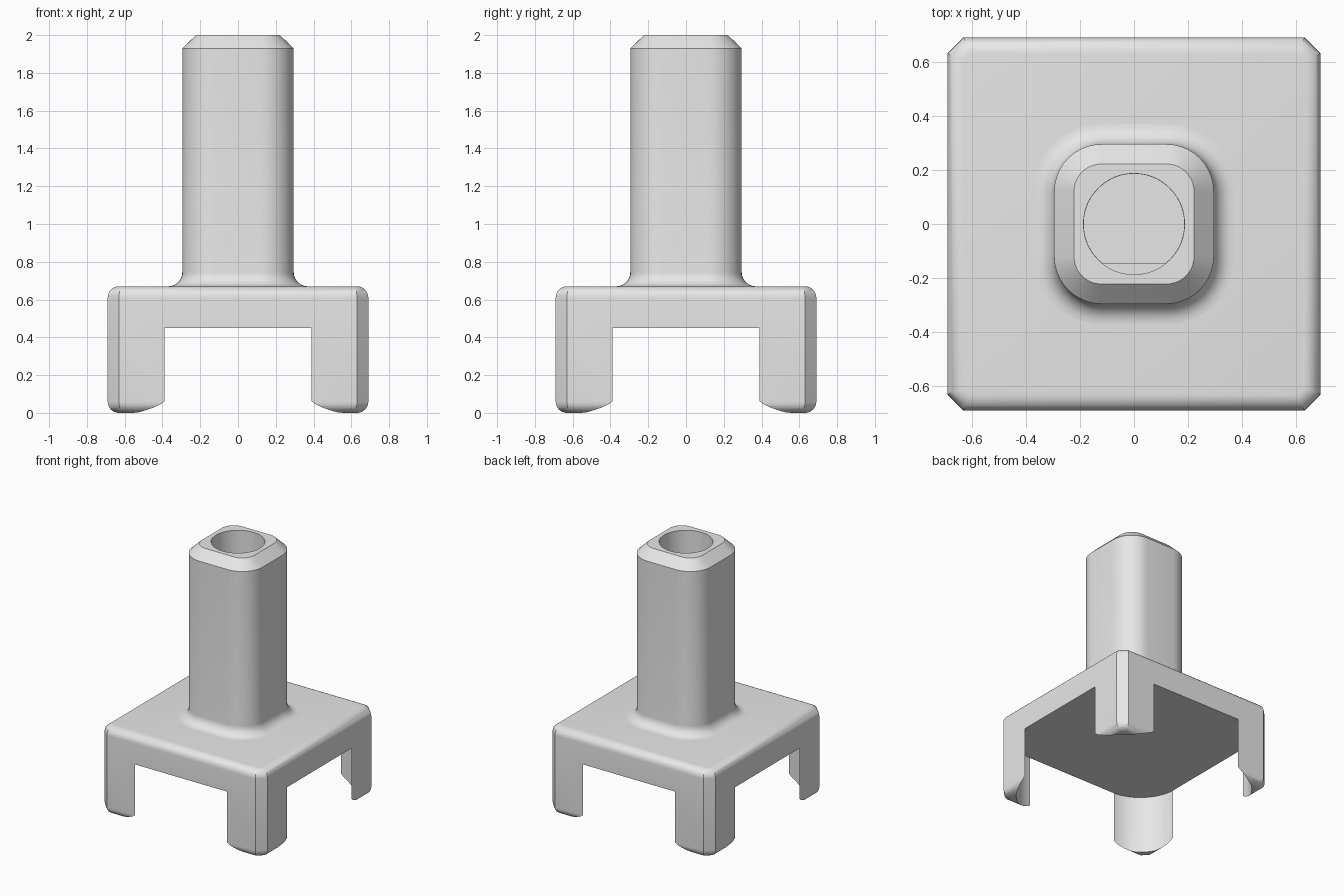
import bpy
import bmesh
from math import sin, cos, pi, asin, sqrt

if "Cube" in bpy.data.objects:
    bpy.data.objects.remove(bpy.data.objects["Cube"], do_unlink=True)

GREY = (0.8, 0.8, 0.8, 1.0)
mat = bpy.data.materials.new("plain grey")
mat.use_nodes = True
mat.diffuse_color = GREY
mat.node_tree.nodes["Principled BSDF"].inputs["Base Color"].default_value = GREY


def rounded_square(half, radius, steps):
    """Square outline with corner arcs; one step gives a chamfer."""
    c = half - radius
    points = []
    for q, (sx, sy) in enumerate([(1, 1), (-1, 1), (-1, -1), (1, -1)]):
        for i in range(steps + 1):
            a = (q + i / steps) * pi / 2
            points.append((sx * c + radius * cos(a), sy * c + radius * sin(a)))
    return points


def arc(radius, start, end, steps):
    return [(radius * cos(start + (end - start) * i / steps),
             radius * sin(start + (end - start) * i / steps)) for i in range(steps + 1)]


def loft(name, rings):
    """Solid through (outline, z) rings, listed from bottom to top."""
    bm = bmesh.new()
    loops = [[bm.verts.new((x, y, z)) for x, y in outline] for outline, z in rings]
    n = len(loops[0])
    for low, high in zip(loops, loops[1:]):
        for i in range(n):
            j = (i + 1) % n
            bm.faces.new((low[i], low[j], high[j], high[i]))
    bm.faces.new(loops[0][::-1])
    bm.faces.new(loops[-1])
    mesh = bpy.data.meshes.new(name)
    bm.to_mesh(mesh)
    bm.free()
    mesh.materials.append(mat)
    obj = bpy.data.objects.new(name, mesh)
    bpy.context.collection.objects.link(obj)
    return obj


def select(obj):
    bpy.ops.object.select_all(action='DESELECT')
    obj.select_set(True)
    bpy.context.view_layer.objects.active = obj


def cut(obj, cutter):
    cutter.hide_render = True
    mod = obj.modifiers.new("cut", 'BOOLEAN')
    mod.operation = 'DIFFERENCE'
    mod.solver = 'EXACT'
    mod.object = cutter
    select(obj)
    bpy.ops.object.modifier_apply(modifier=mod.name)
    bpy.data.objects.remove(cutter, do_unlink=True)


# Base: chamfered block with rounded top and bottom rims
HALF, CHAMFER, TOP, RIM, STEPS = 0.69, 0.06, 0.67, 0.06, 8


def base_ring(t, z):
    inset = RIM * (1 - cos(t))
    return rounded_square(HALF - inset, CHAMFER - inset * (2 - sqrt(2)), 1), z


angles = [i / STEPS * pi / 2 for i in range(STEPS + 1)]
rings = [base_ring(t, RIM - RIM * sin(t)) for t in reversed(angles)]
rings += [base_ring(t, TOP - RIM + RIM * sin(t)) for t in angles]
base = loft("four_legged_base", rings)

# Underside cavity opens all four sides and leaves curved corner legs
cavity = rounded_square(HALF + 0.001, 0.321, 16)
cut(base, loft("cavity_cutter", [(cavity, -0.2), (cavity, 0.45)]))

# Stem: rounded square post with a flared foot and chamfered tip
S_HALF, S_RAD, FLARE = 0.295, 0.175, 0.075


def stem_ring(grow, z):
    return rounded_square(S_HALF + grow, S_RAD + grow, 10), z


rings = [stem_ring(FLARE, TOP - 0.07)]
rings += [stem_ring(FLARE * (1 - cos(t)), TOP + FLARE * (1 - sin(t)))
          for t in reversed(angles)]
rings += [stem_ring(0, 1.93), stem_ring(-0.073, 2.0)]
stem = loft("stem", rings)

# Blind shaft socket: round entry, then a D-shaped lower part
BORE, FLAT = 0.187, 0.147
entry = arc(BORE, 0, 2 * pi, 48)[:-1]
cut(stem, loft("entry_cutter", [(entry, 1.5), (entry, 2.1)]))
low = asin(-FLAT / BORE)
socket = arc(BORE - 0.001, low, pi - low, 40)
cut(stem, loft("socket_cutter", [(socket, 0.9), (socket, 1.55)]))

for obj in (base, stem):
    select(obj)
    bpy.ops.object.shade_smooth_by_angle()
